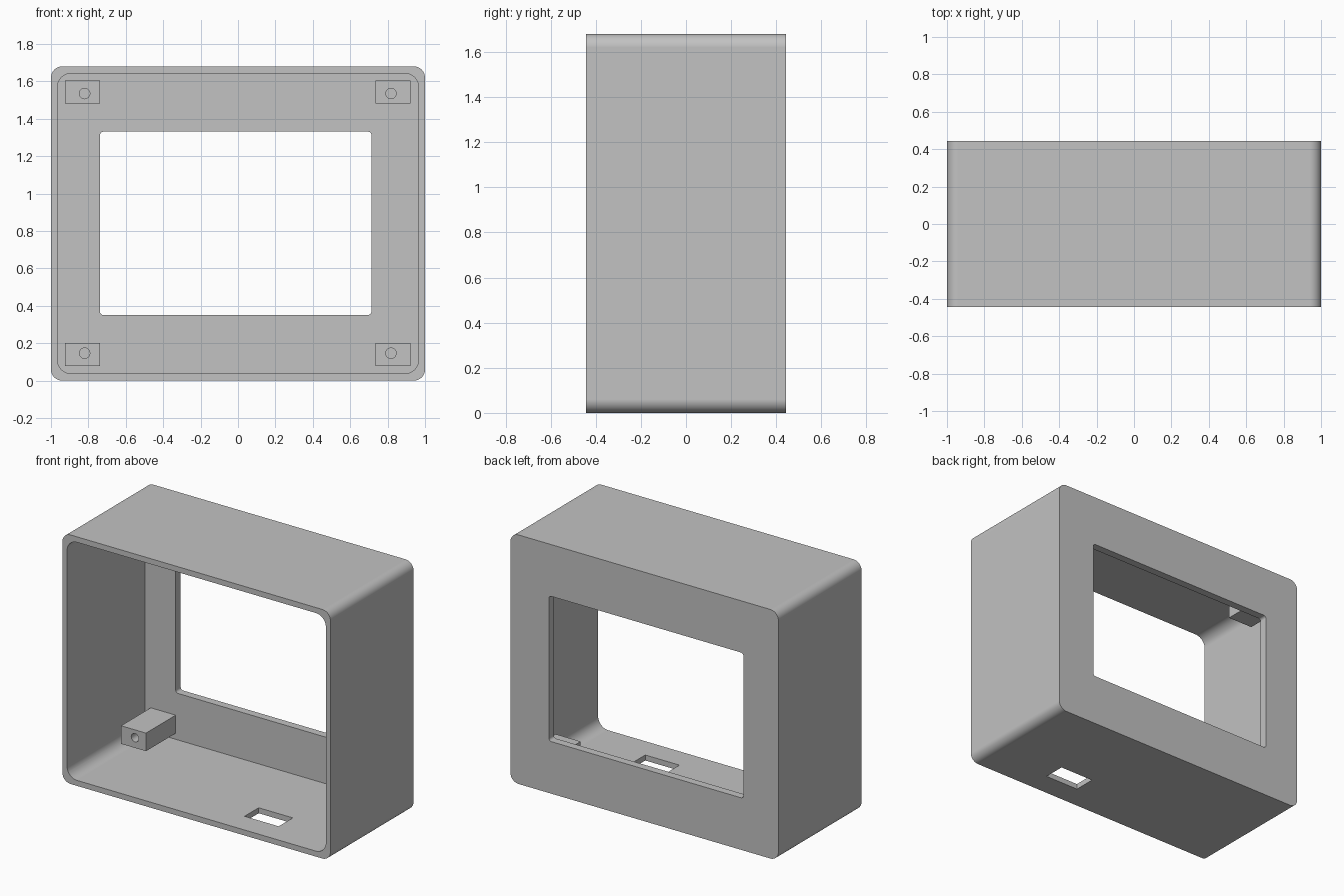
import bpy, bmesh
from math import cos, sin, pi

cube = bpy.data.objects.get("Cube")
if cube:
    bpy.data.objects.remove(cube, do_unlink=True)

grey = bpy.data.materials.new("plain_grey")
grey.use_nodes = True
colour = (0.54, 0.54, 0.54, 1)
grey.diffuse_color = colour
bsdf = next(n for n in grey.node_tree.nodes if n.type == 'BSDF_PRINCIPLED')
bsdf.inputs["Base Color"].default_value = colour


def prism(name, x, y, z, radius=0, segments=10):
    """Rounded rectangle in x and z, extruded along y."""
    bm = bmesh.new()
    corners = [(x[1], z[1]), (x[0], z[1]), (x[0], z[0]), (x[1], z[0])]
    signs = [(-1, -1), (1, -1), (1, 1), (-1, 1)]
    verts = []
    for i, ((cx, cz), (sx, sz)) in enumerate(zip(corners, signs)):
        for k in range(segments + 1 if radius else 1):
            a = (i + k / segments) * pi / 2
            px = cx + radius * (sx + cos(a)) if radius else cx
            pz = cz + radius * (sz + sin(a)) if radius else cz
            verts.append(bm.verts.new((px, y[0], pz)))
    face = bm.faces.new(verts)
    result = bmesh.ops.extrude_face_region(bm, geom=[face])
    moved = [v for v in result["geom"] if isinstance(v, bmesh.types.BMVert)]
    bmesh.ops.translate(bm, vec=(0, y[1] - y[0], 0), verts=moved)
    bmesh.ops.recalc_face_normals(bm, faces=bm.faces)
    mesh = bpy.data.meshes.new(name)
    bm.to_mesh(mesh)
    bm.free()
    mesh.materials.append(grey)
    obj = bpy.data.objects.new(name, mesh)
    bpy.context.collection.objects.link(obj)
    return obj


def cut(obj, cutters):
    """Subtract each cutter, bake the result and discard the cutters."""
    for cutter in cutters:
        cutter.hide_render = True
        mod = obj.modifiers.new("cut", 'BOOLEAN')
        mod.operation, mod.solver, mod.object = 'DIFFERENCE', 'EXACT', cutter
    graph = bpy.context.evaluated_depsgraph_get()
    baked = bpy.data.meshes.new_from_object(obj.evaluated_get(graph))
    obj.modifiers.clear()
    obj.data = baked
    for cutter in cutters:
        bpy.data.objects.remove(cutter, do_unlink=True)


def finish(obj):
    """Smooth the rounded corners and keep the flat panels flat."""
    bpy.ops.object.select_all(action='DESELECT')
    obj.select_set(True)
    bpy.context.view_layer.objects.active = obj
    bpy.ops.object.shade_smooth_by_angle()
    weighted = obj.modifiers.new("flat panels", 'WEIGHTED_NORMAL')
    weighted.keep_sharp = True


# Housing: open at the front, display window in the back, slot in the floor
DEPTH, BACK_INNER = 0.443, 0.39
housing = prism("housing", (-1, 1), (-DEPTH, DEPTH), (0, 1.68), 0.06)
cut(housing, [
    prism("cavity", (-0.966, 0.966), (-0.6, BACK_INNER), (0.037, 1.643), 0.075),
    prism("window", (-0.738, 0.713), (0.2, 0.6), (0.351, 1.331), 0.018, 6),
    prism("cable_slot", (0.245, 0.5), (-0.28, -0.13), (-0.1, 0.1)),
])
finish(housing)

# Four screw posts standing on the inside of the back wall
POST_FRONT, HOLE_RADIUS, HOLE_DEPTH = 0.073, 0.028, 0.2
for side, x in (("right", -0.831), ("left", 0.828)):
    for level, z in (("lower", 0.139), ("upper", 1.543)):
        post = prism(f"{level}_{side}_screw_post", (x - 0.093, x + 0.093),
                     (POST_FRONT, BACK_INNER + 0.01), (z - 0.061, z + 0.061))
        hx = -0.82 if x < 0 else 0.818
        hz = 0.147 if level == "lower" else 1.535
        r = HOLE_RADIUS
        cut(post, [prism("screw_hole", (hx - r, hx + r),
                         (POST_FRONT - 0.1, POST_FRONT + HOLE_DEPTH),
                         (hz - r, hz + r), r * 0.999, 6)])
        finish(post)
